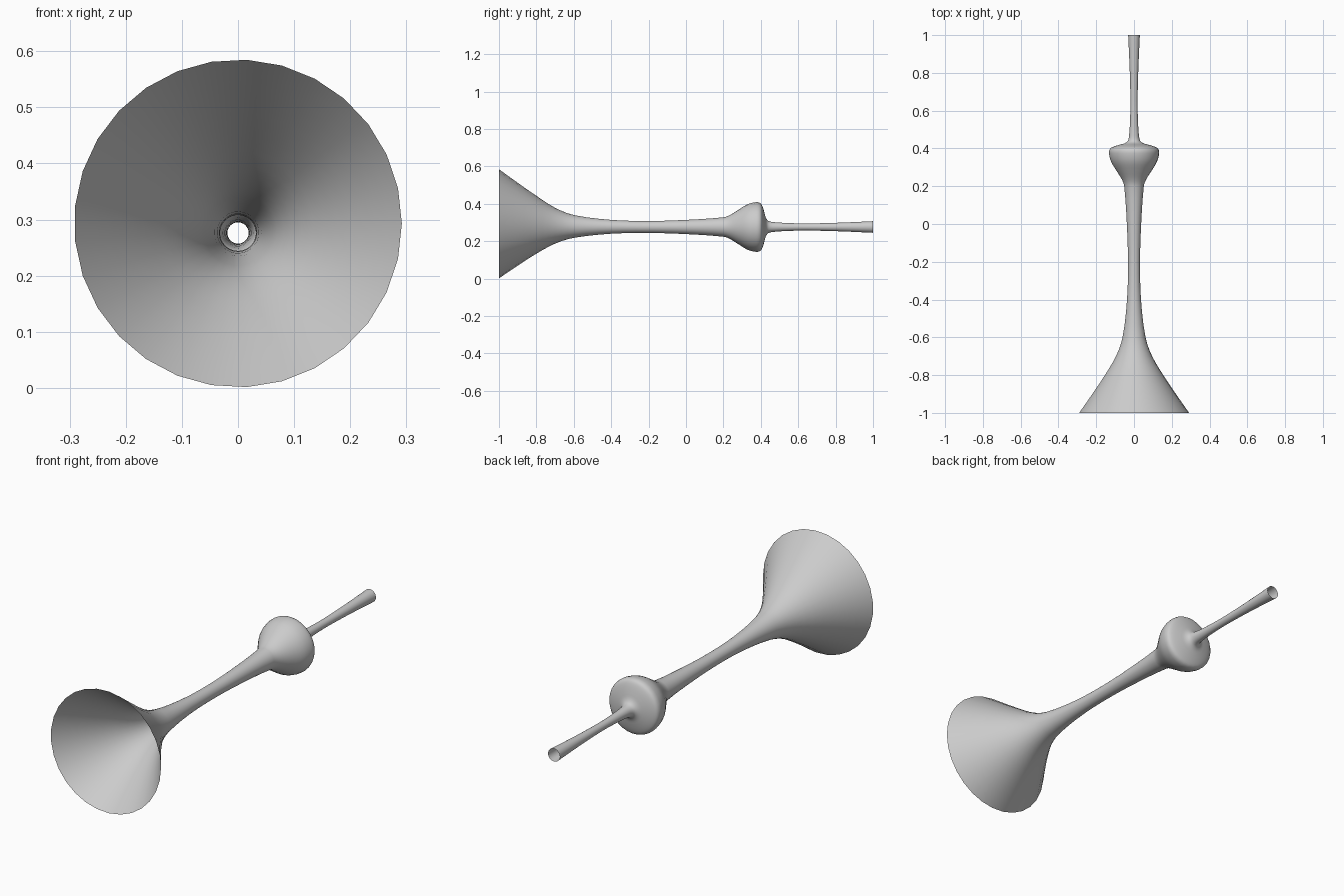
import bpy, bmesh, math

if "Cube" in bpy.data.objects:
    bpy.data.objects.remove(bpy.data.objects["Cube"])

SIDES = 29
STEPS = 3

# Horn profile from bell to mouthpiece: (y, radius, axis height)
profile = [
    (-1.0, 0.292, 0.293), (-0.9, 0.222, 0.291), (-0.8, 0.155, 0.288),
    (-0.7, 0.096, 0.283), (-0.6, 0.061, 0.279), (-0.4, 0.037, 0.277),
    (-0.2, 0.032, 0.276), (0.0, 0.038, 0.276), (0.2, 0.052, 0.276),
    (0.235, 0.064, 0.276), (0.28, 0.092, 0.276), (0.33, 0.122, 0.276),
    (0.375, 0.133, 0.276), (0.398, 0.128, 0.276), (0.41, 0.108, 0.276),
    (0.42, 0.075, 0.276), (0.427, 0.05, 0.276), (0.44, 0.033, 0.276),
    (0.47, 0.026, 0.276), (0.55, 0.021, 0.276), (0.65, 0.019, 0.276),
    (0.82, 0.023, 0.276), (1.0, 0.031, 0.276),
]


def smooth_profile(pts):
    """Monotone-y Hermite curve through the points, chord-length tangents."""
    t = [0.0]
    for a, b in zip(pts, pts[1:]):
        t.append(t[-1] + math.dist(a, b))
    tan = []
    for i in range(len(pts)):
        lo, hi = max(i - 1, 0), min(i + 1, len(pts) - 1)
        tan.append([(q - p) / (t[hi] - t[lo]) for p, q in zip(pts[lo], pts[hi])])
    out = []
    for i in range(len(pts) - 1):
        h = t[i + 1] - t[i]
        for k in range(STEPS):
            u = k / STEPS
            out.append([(2*u**3 - 3*u**2 + 1) * p + (u**3 - 2*u**2 + u) * h * m
                        + (3*u**2 - 2*u**3) * q + (u**3 - u**2) * h * n
                        for p, q, m, n in zip(pts[i], pts[i + 1], tan[i], tan[i + 1])])
    return out + [list(pts[-1])]


# Open thin-walled horn built from rings along y
bm = bmesh.new()
rings = []
for y, r, z in smooth_profile(profile):
    rings.append([bm.verts.new((r * math.cos(math.tau * k / SIDES), y,
                                z + r * math.sin(math.tau * k / SIDES)))
                  for k in range(SIDES)])
for a, b in zip(rings, rings[1:]):
    for k in range(SIDES):
        n = (k + 1) % SIDES
        bm.faces.new((a[k], b[k], b[n], a[n])).smooth = True
bmesh.ops.recalc_face_normals(bm, faces=bm.faces)
mesh = bpy.data.meshes.new("horn_body")
bm.to_mesh(mesh)
bm.free()
horn = bpy.data.objects.new("horn_body", mesh)
bpy.context.collection.objects.link(horn)
